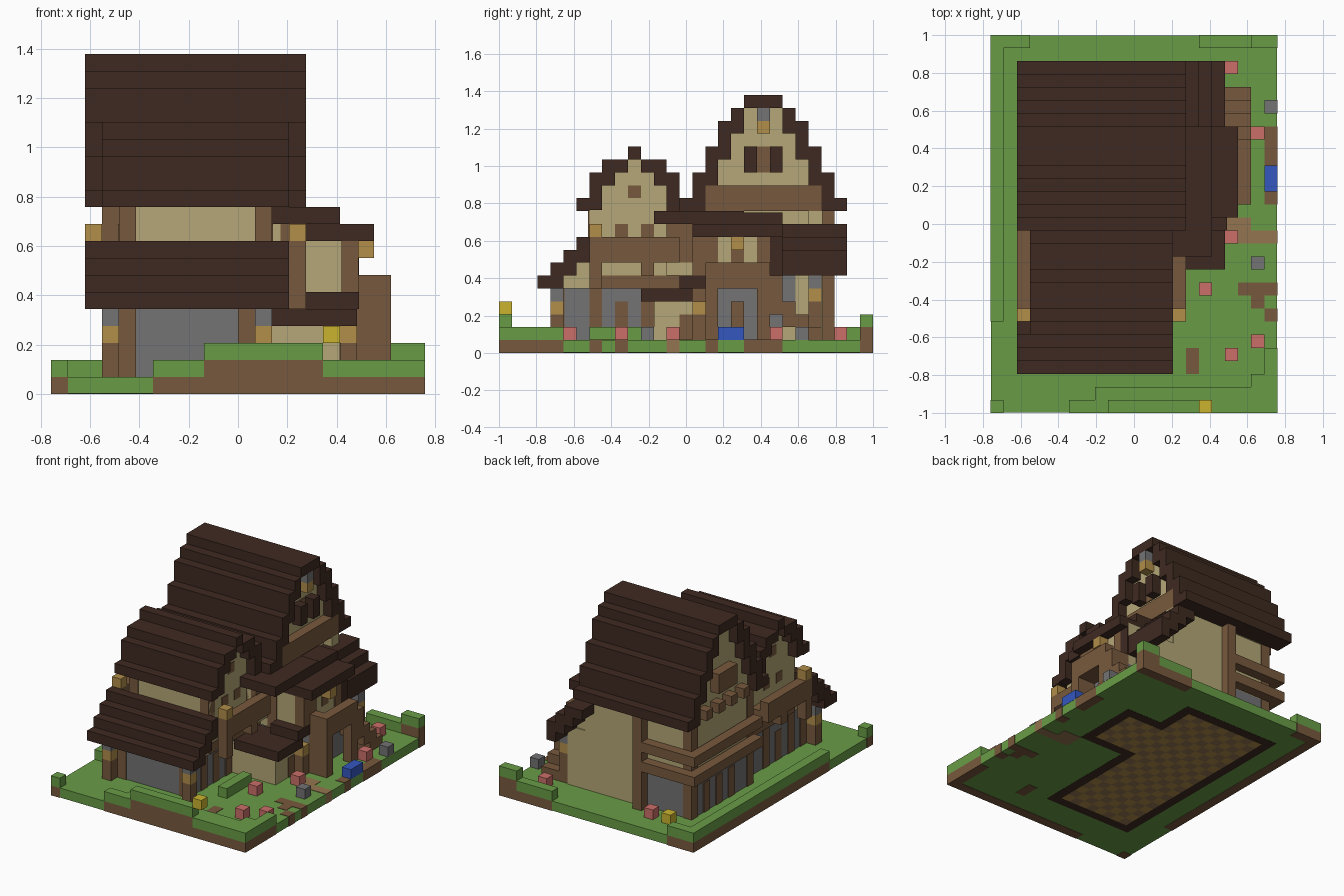
import bpy, bmesh
from mathutils import Vector

if "Cube" in bpy.data.objects:
    bpy.data.objects.remove(bpy.data.objects["Cube"])

UNIT = 2 / 29          # one building block
ORIGIN = Vector((11, 14.5, 0))


def material(name, r, g, b):
    lin = [((c / 255 + 0.055) / 1.055) ** 2.4 for c in (r, g, b)] + [1]
    m = bpy.data.materials.new(name)
    m.use_nodes = True
    m.diffuse_color = lin
    m.node_tree.nodes["Principled BSDF"].inputs["Base Color"].default_value = lin
    return m


roof = material("dark roof wood", 62, 42, 33)
wood = material("brown wood", 119, 89, 61)
plaster = material("cream plaster", 181, 167, 119)
stone = material("grey stone", 115, 115, 117)
grass = material("green grass", 105, 156, 70)
lamp = material("amber lantern", 178, 142, 73)
yellow = material("yellow flower", 203, 180, 48)
pink = material("pink flower", 203, 111, 104)
water = material("blue water", 52, 87, 192)
path = material("pale path earth", 148, 117, 80)


def part(name, mat, *boxes):
    """One object made of boxes given as x, y, z ranges in blocks."""
    bm = bmesh.new()
    for x0, x1, y0, y1, z0, z1 in boxes:
        lo, hi = Vector((x0, y0, z0)), Vector((x1, y1, z1))
        cube = bmesh.ops.create_cube(bm, size=1)["verts"]
        for v in cube:
            mid, size = (lo + hi) / 2, hi - lo
            v.co = Vector([m + c * s for m, c, s in zip(mid, v.co, size)])
            v.co = (v.co - ORIGIN) * UNIT
    mesh = bpy.data.meshes.new(name)
    bm.to_mesh(mesh)
    bm.free()
    mesh.materials.append(mat)
    ob = bpy.data.objects.new(name, mesh)
    bpy.context.collection.objects.link(ob)
    return ob


def block(name, mat, x, y, z, h=1):
    return part(name, mat, (x, x + 1, y, y + 1, z, z + h))


def lamp_post(side, x, y, h):
    """Wooden post with a lantern and a stone cap."""
    block(side + "_lamp_post", wood, x, y, 1, h)
    block(side + "_lamp", lamp, x, y, 1 + h)
    block(side + "_lamp_cap", stone, x, y, 2 + h)


def gable(label, centre, columns, roof_x, wall_x, base):
    """Stepped roof mirrored about its ridge, with plaster filled in below."""
    tiles, walls = [], []
    for near, far, lo, hi in columns:
        for a, b in {(centre + near, centre + far), (centre - far, centre - near)}:
            tiles.append((*roof_x, a, b, lo, hi))
            if lo > 11:
                walls.append((*wall_x, a, b, base, lo))
    part(label + "_roof", roof, *tiles)
    part(label + "_upper_wall", plaster, *walls)


# Ground, raised rims and earth under them
part("lawn", grass, (0.02, 21.98, 0.02, 28.98, 0.03, 1))
part("rim_earth", wood,
     (0, 1, 0, 1, 0, 1), (6, 9, 0, 1, 0, 1), (9, 16, 0, 1, 0, 2),
     (16, 22, 0, 1, 0, 1), (21, 22, 1, 5, 0, 1), (0, 1, 7, 29, 0, 1),
     (1, 3, 28, 29, 0, 1), (16, 20, 28, 29, 0, 1), (20, 22, 28, 29, 0, 2))
part("rim_grass", grass,
     (0, 1, 0, 1, 1, 2), (6, 9, 0, 1, 1, 2), (9, 16, 0, 1, 2, 3),
     (16, 22, 0, 1, 1, 2), (8, 20, 1, 2, 1, 2), (20, 22, 1, 3, 1, 2),
     (21, 22, 3, 5, 1, 2), (0, 1, 7, 29, 1, 2), (1, 3, 28, 29, 1, 2),
     (16, 20, 28, 29, 1, 2), (20, 22, 28, 29, 2, 3))
part("yard_earth", wood, (15, 16, 3, 5, 0, 1.04), (19, 22, 9, 10, 0, 1.04),
     (20, 21, 8, 9, 0, 1.04), (21, 22, 7, 8, 0, 1.04), (21, 22, 16, 17, 0, 1.04),
     (21, 22, 19, 22, 0, 1.04))
part("yard_path", path, (18, 20, 14, 15, 0, 1.04), (18, 22, 13, 14, 0, 1.04))

# Chequered floor seen through the underside
part("foundation", roof, (3, 13, 4, 16, 0.015, 0.5), (3, 14, 16, 26, 0.015, 0.5),
     (13, 18, 15, 22, 0.015, 0.5))
cells = [(x, y) for x in range(4, 17) for y in range(5, 25)
         if x < 12 or 16 <= y < (25 if x < 13 else 21)]
for label, mat, odd in (("light", lamp, 0), ("dark", path, 1)):
    part(label + "_floor", mat, *[(x, x + 1, y, y + 1, 0, 0.4)
                                  for x, y in cells if (x + y) % 2 == odd])

# Front wing
part("front_stone_wall", stone, (4.1, 12, 5.1, 16, 1, 5))
part("front_middle_wall", plaster, (4, 13, 7, 16, 5, 9))
gable("front", 10.5, [(0, .5, 15, 16), (.5, 1.5, 14, 15), (1.5, 2.5, 13, 15),
                      (2.5, 3.5, 11.1, 14), (3.5, 4.5, 11, 12)], (3, 14), (4, 13), 9)
part("front_eave_roof", roof, *[(2, 14, 3 + i, 5 + i, 5 + i, 6 + i) for i in range(3)],
     (2, 14, 6, 7, 8, 9))
part("eave_end_plaster", plaster, (4, 13, 5, 7, 5, 6), (4, 13, 6, 7, 6, 7))
part("front_corner_posts", wood, *[(x, x + 1, 5, 6, 1, 5) for x in (4, 11)],
     *[(x, x + 1, 6.9, 7.9, 5, 11) for x in (4, 12)])
part("front_side_posts", wood,
     *[(4, 12.1, y, y + 1, 1, 5) for y in (7, 11, 15)], (4.05, 12.06, 9, 10, 1, 4))
part("front_beam", wood, (3.9, 13.1, 7, 16, 5, 6))

# Wall joining the two houses
part("link_wall", plaster, (4, 14, 13, 16, 6, 7), (4, 13.5, 13, 16, 7, 11))
part("link_boards", wood, (13, 14.1, 13, 16, 7, 10))

# Side balconies of the front wing, with lanterns at their corners
for side, x in (("right", 14), ("left", 2)):
    inner = 13 if x == 14 else 3
    part(side + "_balcony", wood, (x, x + 1, 7, 14, 7, 9),
         (inner, inner + 1, 7, 14, 7, 8), (x, x + 1, 7, 8, 5, 7),
         (x, x + 1, 11, 12, 6, 7))
    block(side + "_balcony_lantern", lamp, x, 7, 9)
part("front_gable_windows", wood, (3.94, 13.06, 10, 11, 12, 13),
     (3.94, 13.06, 9, 10, 9, 10), (3.94, 13.06, 11, 12, 9, 10))
lamp_post("left", 3, 4, 2)
lamp_post("right", 12, 4, 2)

# Back house
part("back_stone_wall", stone, (3.1, 14, 16, 24.9, 1, 5))
part("back_middle_wall", plaster, (3.1, 14, 15.1, 24.9, 5, 11))
gable("back", 20.5, [(0, 1.5, 19, 20), (1.5, 2.5, 17, 19), (2.5, 3.5, 15, 18),
                     (3.5, 4.5, 13, 16), (4.5, 5.5, 11, 14), (5.5, 6.5, 11, 12)],
      (2, 15), (3, 14), 11)
part("valley_roof", roof, (3, 14, 13, 16, 11, 12))
part("back_posts", wood, (3, 4, 24, 25, 1, 11), (8, 9, 25, 26, 1, 11),
     (3, 4, 15, 16, 1, 11), *[(3.02, 4, y, y + 1, 1, 4) for y in (18, 20, 22)])
part("back_beams", wood, *[b for z in (5, 7) for b in
     ((2, 3, 15, 26, z, z + 1), (3, 8, 25, 26, z, z + 1))])
part("back_plain_wall", plaster, (9, 17, 24, 25.1, 1, 7), (9, 15, 24, 25.1, 7, 11))

# Gable ends of the back house
part("gable_beams", wood, (14, 15, 16, 25, 11, 13), (2, 3, 19, 22, 13, 15))
part("gable_window_mullions", wood, (13.9, 14.1, 20, 21, 14, 16))
part("gable_shutters", roof, *[(14, 15, y, y + 1, 14, 16) for y in (19, 21)])
part("gable_brackets", wood, *[(2, 3, y, y + 1, 11, 12) for y in (17, 19, 21, 23)])
block("gable_lantern", lamp, 14, 20, 17)
block("gable_hook", stone, 14, 20, 18)

# Side tower with balcony
part("tower_stone_wall", stone, (14, 18, 16, 22, 1, 5))
part("tower_upper_wall", plaster, (14, 18, 15.1, 22, 5, 9.5))
part("tower_posts", wood, (17.1, 18.1, 15, 16, 6, 9), (14, 15, 15, 16, 5, 9.5),
     (17.1, 18.1, 16, 17, 5, 9), (17.1, 18.1, 20, 21, 5, 9),
     (17.1, 18.06, 18, 19, 7, 8))
part("tower_roof", roof, (13, 17, 12, 19, 10, 11), (15, 19, 15, 22, 9, 10),
     (14, 17, 19, 22, 9, 10.9))
block("tower_lantern", lamp, 18, 18, 8)
part("tower_balcony", wood, (18, 19, 16, 22, 5, 6), (19, 20, 16, 21, 5, 7),
     (18, 19, 16, 17, 6, 7), (19, 20, 21, 22, 4, 6))
part("balcony_posts", wood, (18, 20, 16, 17, 1, 5), (18, 18.5, 18, 19, 1, 4),
     (19, 20, 20, 21, 1, 5))
part("outer_stairs", wood, *[(18, 20, 21 + i, 22 + i, max(1, 3 - i), 5 - i)
                             for i in range(4)])

# Lean-to behind the tower
part("lean_to_wall", plaster, (14, 17, 22, 25, 1, 7), (14, 16, 22, 25, 7, 9))
part("lean_to_roof", roof, (15, 16, 21, 27, 8, 10), (16, 17, 21, 27, 7, 9),
     (17, 18.12, 21, 22, 6, 9), (17, 18, 22, 27, 6, 8), (14, 15, 22, 27, 9, 10))
part("lean_to_window", stone, (16, 17.06, 22, 23, 4, 6))
lamp_post("back", 17, 24, 3)

# Entrance
part("entrance_wall", plaster, (12, 17, 12, 16, 1, 4))
part("entrance_roof", roof, (13, 18, 11, 15, 4, 5), (15, 18.12, 14, 16, 5, 6))
part("entrance_door", wood, (16.9, 17.06, 14, 15, 1, 3))
part("entrance_post", wood, (17, 18, 15, 16, 1, 3))
block("entrance_lantern", lamp, 17, 15, 3)

# Yard: trough, bush, flowers and rocks
part("water_trough", water, (21, 22, 17, 19, 1, 2))
part("bush", grass, (14, 15, 7, 11, 1, 2))
for x, y in ((18, 26), (20, 21), (18, 13), (16, 9), (20, 5), (18, 4), (6, 26)):
    block("pink_flower", pink, x, y, 1)
for x, y in ((21, 23), (20, 11)):
    block("rock", stone, x, y, 1)
block("front_yellow_flower", yellow, 16, 0, 3)
block("back_yellow_flower", yellow, 4, 26, 1)
